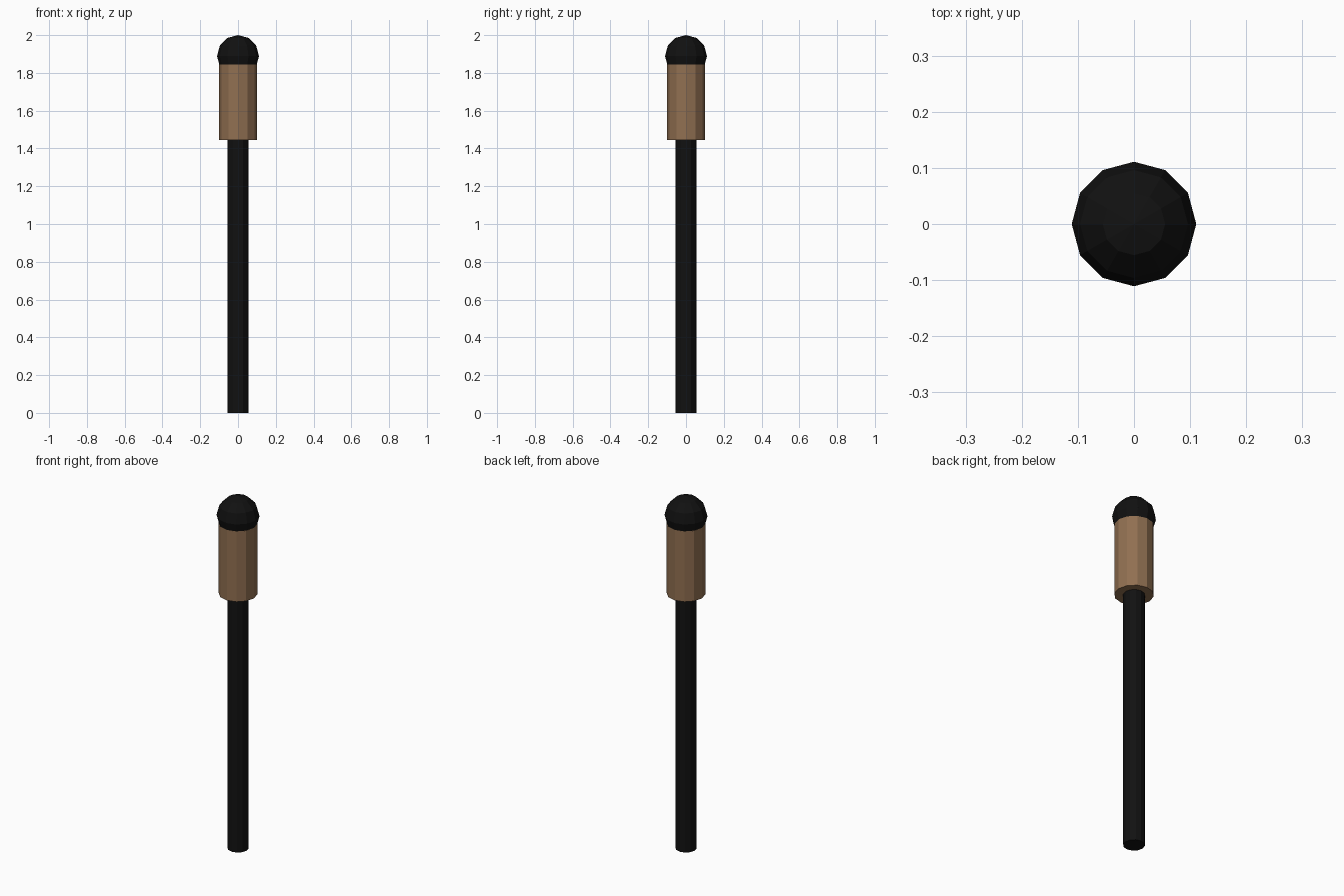
import bpy

cube = bpy.data.objects.get("Cube")
if cube:
    bpy.data.objects.remove(cube, do_unlink=True)

SIDES = 12


def material(name, color):
    mat = bpy.data.materials.new(name)
    mat.use_nodes = True
    mat.diffuse_color = color
    mat.node_tree.nodes["Principled BSDF"].inputs["Base Color"].default_value = color
    return mat


def finish(name, mat):
    obj = bpy.context.object
    obj.name = obj.data.name = name
    obj.data.materials.append(mat)


def cylinder(name, radius, bottom, top, mat):
    bpy.ops.mesh.primitive_cylinder_add(
        vertices=SIDES, radius=radius, depth=top - bottom,
        location=(0, 0, (bottom + top) / 2))
    finish(name, mat)


black = material("matte black", (0.0056, 0.0056, 0.0056, 1))
brown = material("wood brown", (0.28, 0.16, 0.082, 1))

# Long shaft and the thicker wooden grip above it
cylinder("shaft", 0.055, 0, 1.5, black)
cylinder("grip", 0.1, 1.445, 1.845, brown)

# Faceted ball cap sunk into the grip
bpy.ops.mesh.primitive_uv_sphere_add(
    segments=SIDES, ring_count=6, radius=0.111, location=(0, 0, 1.889))
finish("ball_cap", black)
